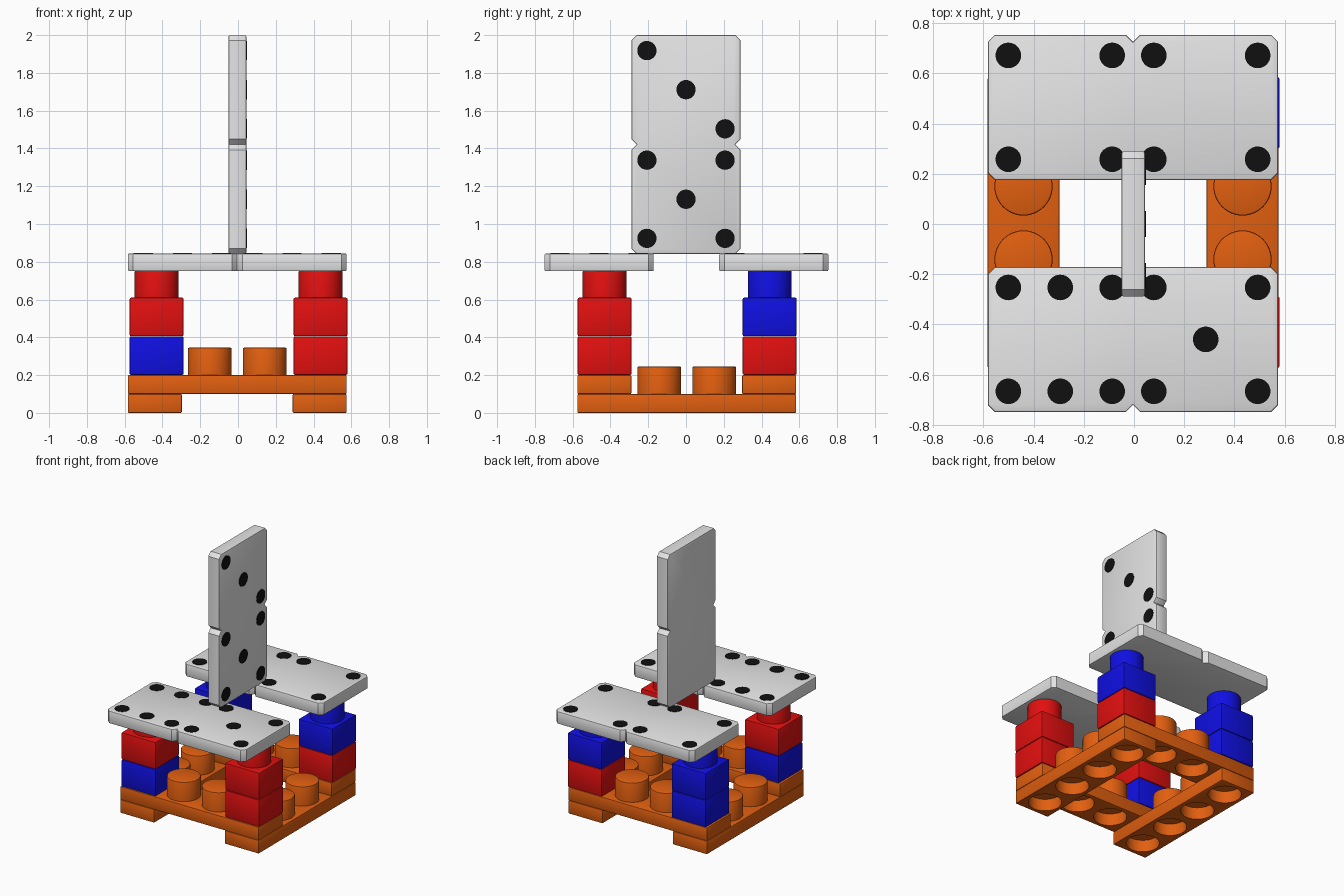
import bpy, bmesh, math
from mathutils import Matrix, Vector

if "Cube" in bpy.data.objects:
    bpy.data.objects.remove(bpy.data.objects["Cube"])


def material(name, rgb):
    m = bpy.data.materials.new(name)
    m.diffuse_color = (*rgb, 1)
    m.use_nodes = True
    m.node_tree.nodes["Principled BSDF"].inputs["Base Color"].default_value = m.diffuse_color
    return m


ORANGE = material("orange", (0.76, 0.115, 0.005))
RED = material("red", (0.77, 0.005, 0.005))
BLUE = material("blue", (0.005, 0.005, 0.77))
GREY = material("light grey", (0.78, 0.78, 0.78))
BLACK = material("black", (0.005, 0.005, 0.005))

PITCH, BAR_W, STUD_R, STUD_H = 0.291, 0.286, 0.116, 0.146


def finish(bm, name, mat, matrix=None):
    bmesh.ops.recalc_face_normals(bm, faces=bm.faces)
    if matrix:
        bm.transform(matrix)
    mesh = bpy.data.meshes.new(name)
    bm.to_mesh(mesh)
    bm.free()
    mesh.materials.append(mat)
    ob = bpy.data.objects.new(name, mesh)
    bpy.context.collection.objects.link(ob)
    select(ob)
    bpy.ops.object.shade_smooth_by_angle(angle=math.radians(30))
    return ob


def select(ob):
    bpy.ops.object.select_all(action='DESELECT')
    bpy.context.view_layer.objects.active = ob
    ob.select_set(True)


def box(name, center, size, mat, bevel=0.006):
    bm = bmesh.new()
    bmesh.ops.create_cube(bm, size=1)
    bmesh.ops.scale(bm, vec=size, verts=bm.verts)
    bmesh.ops.bevel(bm, geom=bm.edges[:], offset=bevel, segments=2,
                    profile=0.5, affect='EDGES')
    return finish(bm, name, mat, Matrix.Translation(center))


def cylinders(bm, points, r, z0, z1, segs=48, bevel=0.0):
    for x, y in points:
        made = bmesh.ops.create_cone(
            bm, cap_ends=True, segments=segs, radius1=r, radius2=r, depth=z1 - z0,
            matrix=Matrix.Translation((x, y, (z0 + z1) / 2)))["verts"]
        if bevel:
            top = {e for v in made for e in v.link_edges
                   if all(w.co.z > z1 - 1e-5 for w in e.verts)}
            bmesh.ops.bevel(bm, geom=list(top), offset=bevel, segments=2,
                            profile=0.5, affect='EDGES')


def studs(name, points, z, mat):
    bm = bmesh.new()
    cylinders(bm, points, STUD_R, z - 0.005, z + STUD_H, bevel=0.008)
    finish(bm, name, mat)


def drill(ob, points, z0, depth):
    """Cut round sockets in the underside."""
    bm = bmesh.new()
    cylinders(bm, points, STUD_R - 0.002, z0 - 0.05, z0 + depth)
    cutter = finish(bm, "socket_cutter", ob.data.materials[0])
    cutter.hide_render = True
    mod = ob.modifiers.new("sockets", 'BOOLEAN')
    mod.operation, mod.solver, mod.object = 'DIFFERENCE', 'EXACT', cutter
    select(ob)
    bpy.ops.object.modifier_apply(modifier=mod.name)
    bpy.data.objects.remove(cutter)
    bpy.ops.object.shade_smooth_by_angle(angle=math.radians(30))


# Base frame: two lower bars along y, two upper bars along x
steps = [(i - 1.5) * PITCH for i in range(4)]
BX, BY = -0.004, 0.004
for side, s in (("left", -1), ("right", 1)):
    x = BX + s * 1.5 * PITCH
    bar = box(f"lower_bar_{side}", (x, BY, 0.05), (BAR_W, 4 * PITCH - 0.005, 0.1), ORANGE)
    drill(bar, [(x, BY + t) for t in steps], 0, 0.09)
    studs(f"lower_studs_{side}", [(x, BY + t) for t in steps[1:3]], 0.1, ORANGE)
for side, s in (("front", -1), ("back", 1)):
    y = BY + s * 1.5 * PITCH
    bar = box(f"upper_bar_{side}", (BX, y, 0.15), (4 * PITCH - 0.005, BAR_W, 0.1), ORANGE)
    drill(bar, [(BX + t, y) for t in steps[1:3]], 0.1, 0.09)
    studs(f"upper_studs_{side}", [(BX + t, y) for t in steps[1:3]], 0.2, ORANGE)

# Four legs, each of two stacked cubes with a stud on top
legs = {"front_left": (-0.431, -0.431, BLUE, RED),
        "front_right": (0.437, -0.431, RED, RED),
        "back_left": (-0.431, 0.443, BLUE, BLUE),
        "back_right": (0.437, 0.443, RED, BLUE)}
for name, (x, y, low, high) in legs.items():
    box(f"{name}_leg_lower", (x, y, 0.303), (BAR_W, BAR_W, 0.204), low, 0.008)
    box(f"{name}_leg_upper", (x, y, 0.508), (BAR_W, BAR_W, 0.204), high, 0.008)
    studs(f"{name}_leg_stud", [(x, y)], 0.61, high)

# Domino tiles: long axis x, spots on +z, notched at the middle
L, W, T, C = 0.579, 0.289, 0.047, 0.028
G = 0.207
corners = [(a, b) for a in (-G, G) for b in (-G, G)]
SPOTS = {3: [(-G, -G), (0, 0), (G, G)],
         4: corners,
         5: corners + [(0, 0)],
         6: corners + [(0, -G), (0, G)]}


def domino(name, matrix, first, second):
    quarter = [(L, 0), (L, W - C), (L - C, W), (C, W), (0, W - C)]
    outline = quarter + [(-x, y) for x, y in quarter[3:0:-1]]
    outline = outline[1:] + [(-x, -y) for x, y in outline[1:]]
    bm = bmesh.new()
    face = bm.faces.new([bm.verts.new((x, y, -T)) for x, y in outline])
    new = bmesh.ops.extrude_face_region(bm, geom=[face])["geom"]
    bmesh.ops.translate(bm, vec=(0, 0, 2 * T),
                        verts=[v for v in new if isinstance(v, bmesh.types.BMVert)])
    bmesh.ops.recalc_face_normals(bm, faces=bm.faces)
    rim = [e for e in bm.edges if abs(e.verts[0].co.z - e.verts[1].co.z) < 1e-5]
    bmesh.ops.bevel(bm, geom=rim, offset=0.008, segments=2, profile=0.5, affect='EDGES')
    finish(bm, name, GREY, matrix)
    points = [(u - 0.29, v) for u, v in SPOTS[first]]
    points += [(u + 0.29, v) for u, v in SPOTS[second]]
    bm = bmesh.new()
    cylinders(bm, points, 0.051, T - 0.003, T + 0.003, segs=32)
    finish(bm, name + "_spots", BLACK, matrix)


domino("front_domino", Matrix.Translation((-0.004, -0.46, 0.797)), 6, 5)
domino("back_domino", Matrix.Translation((-0.004, 0.465, 0.797)), 4, 4)

# Upright tile: long axis up, spots facing +x
upright = Matrix(((0, 0, 1, -0.003), (0, -1, 0, 0), (1, 0, 0, 1.421), (0, 0, 0, 1)))
domino("upright_domino", upright, 5, 3)
